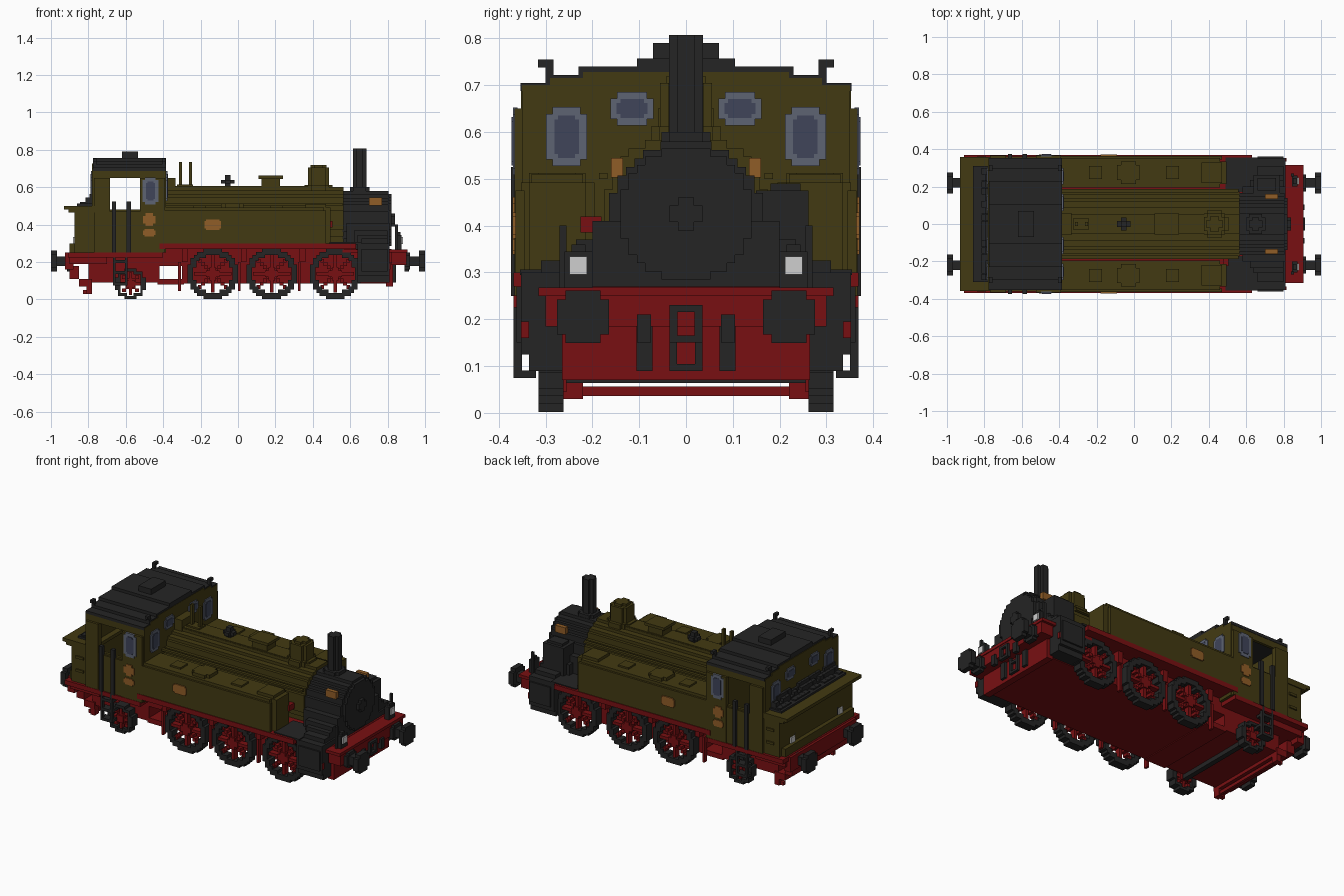
import bpy, bmesh, math, random

cube = bpy.data.objects.get("Cube")
if cube:
    bpy.data.objects.remove(cube, do_unlink=True)
random.seed(4)
V = 0.0175  # step size of the blocky style


def material(name, rgb):
    m = bpy.data.materials.new(name)
    m.use_nodes = True
    m.diffuse_color = (*rgb, 1)
    m.node_tree.nodes["Principled BSDF"].inputs["Base Color"].default_value = (*rgb, 1)
    return m


OLIVE = material("olive paint", (0.055, 0.042, 0.006))
BLACK = material("soft black", (0.018, 0.018, 0.018))
RED = material("frame red", (0.19, 0.005, 0.006))
COPPER = material("copper", (0.28, 0.11, 0.02))
GLASS = material("window glass", (0.050, 0.058, 0.100))
RIM = material("window rim", (0.11, 0.125, 0.17))
WHITE = material("lamp white", (0.62, 0.62, 0.62))


def finish(name, mat, bm):
    bmesh.ops.recalc_face_normals(bm, faces=bm.faces)
    me = bpy.data.meshes.new(name)
    bm.to_mesh(me)
    bm.free()
    me.materials.append(mat)
    ob = bpy.data.objects.new(name, me)
    bpy.context.collection.objects.link(ob)
    return ob


def boxes(name, mat, items, mirror=False):
    """One object from boxes (x0, x1, y0, y1, z0, z1), optionally repeated at -y."""
    bm = bmesh.new()
    if mirror:
        items = list(items) + [(a, b, -d, -c, e, f) for a, b, c, d, e, f in items]
    for x0, x1, y0, y1, z0, z1 in items:
        vs = bmesh.ops.create_cube(bm, size=1)["verts"]
        for v in vs:
            v.co = ((x0 + x1) / 2 + v.co.x * (x1 - x0), (y0 + y1) / 2 + v.co.y * (y1 - y0),
                    (z0 + z1) / 2 + v.co.z * (z1 - z0))
    return finish(name, mat, bm)


def prism(name, mat, pts, axis, a, b, at=(0, 0), mirror=False):
    """Extrude a 2D outline along x, y or z from a to b; at shifts the outline."""
    bm = bmesh.new()
    put = {"x": lambda p, q, t: (t, p, q), "y": lambda p, q, t: (p, t, q),
           "z": lambda p, q, t: (p, q, t)}[axis]
    for s in ((1, -1) if mirror else (1,)):
        ends = []
        for t in (a, b):
            ring = []
            for p, q in pts:
                x, y, z = put(p + at[0], q + at[1], t)
                ring.append(bm.verts.new((x, s * y, z)))
            ends.append(ring)
            bm.faces.new(ring)
        n = len(pts)
        for i in range(n):
            j = (i + 1) % n
            bm.faces.new((ends[0][i], ends[0][j], ends[1][j], ends[1][i]))
    return finish(name, mat, bm)


def rows(r):
    """Stepped circle as rows (low, high, half width)."""
    n = max(1, round(r / V))
    s = r / n
    return [(i * s, (i + 1) * s, max(1, round(math.sqrt(r * r - ((i + .5) * s) ** 2) / s)) * s)
            for i in range(-n, n)]


def disc(r):
    right = [p for lo, hi, w in rows(r) for p in ((w, lo), (w, hi))]
    return right + [(-w, z) for w, z in reversed(right)]


def notched(w, h, c=0.014):
    """Rectangle outline with stepped corners."""
    return [(w - c, -h), (w - c, c - h), (w, c - h), (w, h - c), (w - c, h - c), (w - c, h),
            (c - w, h), (c - w, h - c), (-w, h - c), (-w, c - h), (c - w, c - h), (c - w, -h)]


# Frame, running boards and beams
boxes("main_frame", RED, [
    (-.30, .82, -.255, .255, .085, .27), (-.43, -.29, -.255, .255, .08, .11),
    (-.43, -.29, -.255, .255, .18, .27), (-.80, -.42, -.255, .255, .09, .25)])
boxes("running_boards", RED, [
    (-.42, .63, -.368, .368, .27, .30), (-.91, -.40, -.368, .368, .225, .252),
    (-.90, -.70, -.33, .33, .19, .23), (.56, .905, -.315, .315, .25, .268)])
boxes("front_beam", RED, [(.82, .90, -.30, .30, .185, .26), (.79, .83, -.265, .265, .07, .20)])
boxes("rear_beam", RED, [(-.925, -.88, -.315, .315, .16, .25), (-.90, -.85, -.265, .265, .11, .18),
                         (-.85, -.78, -.265, .265, .07, .11)])
boxes("rear_guards", RED, [(-.81, -.78, .22, .262, .03, .10), (-.83, -.78, .23, .25, .03, .05)], True)
boxes("rear_crossbar", RED, [(-.80, -.785, -.262, .262, .036, .056)])
boxes("frame_hangers", RED, [(x, x + .03, .255, .30, .20, .28) for x in (-.30, .015, .33)]
      + [(x, x + .014, .255, .28, .045, .20) for x in (-.32, 0, .32)], True)

# Driving wheels and trailing wheels
for label, x, r in (("rear_driving", -.135, .135), ("middle_driving", .18, .135),
                    ("front_driving", .52, .135), ("trailing", -.575, .082)):
    z, hole = r + .002, r * .74
    tyre = []
    for lo, hi, w in rows(r):
        m = (lo + hi) / 2
        i = round(math.sqrt(max(0, hole * hole - m * m)) / V) * V
        spans = ((-w, -i), (i, w)) if i > 0 else ((-w, w),)
        tyre += [(x + a, x + b, .262, .315, z + lo, z + hi) for a, b in spans]
    boxes(label + "_tyres", BLACK, tyre, True)
    spokes = [(x - .009, x + .009, .27, .306, z - hole, z + hole),
              (x - hole, x + hole, .27, .306, z - .009, z + .009)]
    for k in range(1, int(hole * .75 / V) + 1):
        for sx in (-1, 1):
            for sz in (-1, 1):
                cx, cz = x + sx * k * V, z + sz * k * V
                spokes.append((cx - .01, cx + .01, .27, .304, cz - .01, cz + .01))
    boxes(label + "_spokes", RED, spokes, True)
    prism(label + "_hubs", RED, disc(r * .26), "y", .26, .314, (x, z), True)
    boxes(label + "_axle", BLACK, [(x - .015, x + .015, -.27, .27, z - .02, z + .02)])

# Boiler, smokebox and door
prism("boiler", OLIVE, disc(.175), "x", -.40, .565, (0, .425))
boxes("boiler_top_strip", OLIVE, [(-.34, .45, -.05, .05, .59, .606)])
boxes("boiler_rails", OLIVE, [(-.39, .56, .168, .186, .50, .512)], True)
prism("smokebox", BLACK, disc(.165), "x", .56, .805, (0, .415))
prism("smokebox_door", BLACK, disc(.14), "x", .80, .822, (0, .425))
prism("door_hub", BLACK, notched(.035, .035, .0175), "x", .82, .84, (0, .425))
boxes("smokebox_saddle", BLACK, [
    (.58, .81, -.20, .20, .26, .41), (.62, .80, -.235, .235, .26, .37),
    (.64, .80, -.262, .262, .26, .345)])
boxes("air_pump", BLACK, [(.64, .78, .15, .262, .34, .475), (.66, .76, .18, .245, .47, .49)])
boxes("tank_front_plates", BLACK, [(.49, .66, .17, .355, .295, .306)], True)
boxes("cylinders", BLACK, [
    (.64, .81, .20, .352, .125, .30), (.64, .81, .25, .335, .09, .30),
    (.66, .80, .20, .362, .15, .27), (.66, .80, .20, .31, .29, .325)], True)
boxes("cylinder_plugs", RED, [(.81, .816, .335, .352, .16, .195)], True)
boxes("maker_plates", COPPER, [(.70, .77, .135, .160, .503, .545)], True)

# Chimney, domes and boiler fittings
prism("chimney_base", BLACK, disc(.0525), "z", .56, .60, (.65, 0))
prism("chimney", BLACK, disc(.036), "z", .56, .807, (.65, 0))
prism("steam_dome", OLIVE, disc(.056), "z", .57, .705, (.43, 0))
prism("steam_dome_cap", OLIVE, disc(.042), "z", .70, .72, (.43, 0))
prism("steam_dome_foot", OLIVE, disc(.075), "z", .57, .612, (.43, 0))
boxes("sand_dome", OLIVE, [(.125, .225, -.045, .045, .58, .65), (.11, .24, -.055, .055, .645, .662)])
boxes("safety_valve", BLACK, [(-.07, -.04, -.016, .016, .59, .665), (-.09, -.02, -.016, .016, .62, .64),
                              (-.07, -.04, -.035, .035, .62, .64)])
boxes("whistle_pipes", OLIVE, [(-.315, -.30, -.01, .01, .59, .735), (-.262, -.247, -.01, .01, .59, .735),
                               (-.325, -.24, -.03, .03, .59, .615)])
boxes("cab_front_box", OLIVE, [(-.39, -.335, -.06, .06, .58, .65)])

# Side tanks
boxes("side_tanks", OLIVE, [
    (-.40, .46, .195, .352, .30, .492), (.45, .495, .215, .335, .30, .492),
    (-.40, .47, .345, .364, .30, .475)], True)
prism("tank_fillers", OLIVE, disc(.06), "z", .48, .512, (-.03, .275), True)
boxes("tank_lids", OLIVE, [(x, x + .07, .24, .31, .485, .502) for x in (-.24, .17)]
      + [(.36, .47, .22, .33, .485, .51)], True)
boxes("tank_marker", RED, [(.475, .505, -.225, -.18, .385, .42)])

# Cab walls with open doorways
boxes("cab_sides", OLIVE, [
    (-.77, -.685, .335, .352, .25, .70), (-.525, -.39, .335, .352, .25, .70),
    (-.77, -.39, .335, .352, .25, .48), (-.77, -.39, .335, .352, .65, .70),
    (-.77, -.685, .35, .366, .25, .65), (-.525, -.39, .35, .366, .25, .65),
    (-.69, -.52, .35, .362, .25, .47)], True)
boxes("cab_floor", OLIVE, [(-.77, -.39, -.34, .34, .25, .30)])
for label, a, b in (("front", -.41, -.384), ("rear", -.78, -.755)):
    boxes("cab_%s_wall" % label, OLIVE, [
        (a, b, -.35, .35, .25, .70), (a, b, -.29, .29, .69, .715), (a, b, -.22, .22, .71, .728)])
boxes("cab_roof", BLACK, [
    (-.776, -.386, -.354, .354, .688, .705), (-.776, -.386, -.30, .30, .70, .722),
    (-.776, -.386, -.23, .23, .71, .74), (-.776, -.386, -.105, .105, .73, .757)])
boxes("roof_vent", BLACK, [(-.62, -.535, -.07, .07, .75, .79)])
boxes("roof_hooks", BLACK, [b for x in (-.775, -.405) for b in (
    (x, x + .018, .283, .30, .70, .755), (x, x + .018, .29, .316, .738, .755))], True)

# Windows, each a rim plate with a glass plate on it
for label, face, d in (("front", -.384, 1), ("rear", -.78, -1)):
    for kind, at, w, h, gw, gh in (("outer", (.255, .59), .044, .063, .026, .045),
                                   ("inner", (.115, .65), .046, .036, .033, .02)):
        name = "%s_%s_window" % (label, kind)
        prism(name + "_rims", RIM, notched(w, h), "x", face, face + d * .006, at, True)
        prism(name + "_glass", GLASS, notched(gw, gh, .008), "x", face, face + d * .009, at, True)
prism("side_window_rims", RIM, notched(.042, .072), "y", .36, .370, (-.468, .58), True)
prism("side_window_glass", GLASS, notched(.025, .052, .008), "y", .36, .373, (-.468, .58), True)

# Copper number plates
prism("round_plates", COPPER, notched(.034, .034), "y", .36, .371, (-.475, .427), True)
prism("cab_plates", COPPER, notched(.034, .02, .008), "y", .36, .371, (-.475, .358), True)
prism("tank_plates", COPPER, notched(.045, .028, .008), "y", .36, .371, (-.135, .40), True)

# Doorway handrails and steps
boxes("door_handrails", BLACK, [(-.674, -.652, .352, .374, .25, .525),
                                (-.595, -.573, .352, .374, .25, .525)], True)
boxes("cab_steps", BLACK, [(-.668, -.654, .35, .368, .075, .25), (-.604, -.59, .35, .368, .075, .25)]
      + [(-.668, -.59, .32, .368, z, z + .016) for z in (.075, .135, .195)], True)

# Coal bunker
boxes("bunker", OLIVE, [(-.875, -.77, -.352, .352, .25, .49), (-.90, -.77, -.33, .33, .25, .30),
                        (-.93, -.72, -.358, .358, .48, .50), (-.905, -.77, -.358, .358, .465, .485)])
boxes("bunker_latches", OLIVE, [(-.84, -.79, .35, .36, z, z + .015) for z in (.32, .40)], True)
coal = [(-.86, -.775, -.31, .31, .49, .512)]
for i in range(17):
    y = -.30 + i * .0353
    for x, top in ((-.845, .52), (-.815, .545), (-.795, .565)):
        coal.append((x, -.775, y, y + .034, .49, top - random.choice((0, 0, V))))
boxes("coal", BLACK, coal)

# Buffers, lamps and couplings at both ends
for label, d in (("front", 1), ("rear", -1)):
    def ends(items):
        return [(min(d * a, d * b), max(d * a, d * b), *rest) for a, b, *rest in items]
    prism(label + "_buffer_heads", BLACK, disc(.056), "x", d * .968, d * 1.0, (.22, .205), True)
    prism(label + "_buffer_shafts", BLACK, disc(.026), "x", d * .89, d * .98, (.22, .205), True)
    prism(label + "_buffer_sockets", BLACK, disc(.045), "x", d * .89, d * .92, (.22, .205), True)
    boxes(label + "_lamps", BLACK, ends([(.845, .875, .20, .26, .25, .345),
                                         (.85, .87, .215, .245, .34, .36)]), True)
    prism(label + "_lamp_lenses", WHITE, disc(.019), "x", d * .87, d * .883, (.23, .315), True)
    boxes(label + "_coupling", BLACK, ends([
        (.895, .915, -.035, -.018, .15, .23), (.895, .915, .018, .035, .15, .23),
        (.895, .915, -.035, .035, .215, .23), (.895, .915, -.035, .035, .15, .165)]))
    boxes(label + "_hoses", BLACK, ends([(.89, .912, .075, .105, .15, .21)]), True)
boxes("front_lamp_posts", BLACK, [(.84, .855, .255, .27, .26, .40)], True)
boxes("front_ladder", BLACK, [(.83, .845, y, y + .016, .09, .20) for y in (-.035, .019)]
      + [(.83, .845, -.035, .035, z, z + .014) for z in (.09, .15)])
boxes("front_lower_hoses", BLACK, [(.83, .845, .072, .106, .09, .19)], True)
